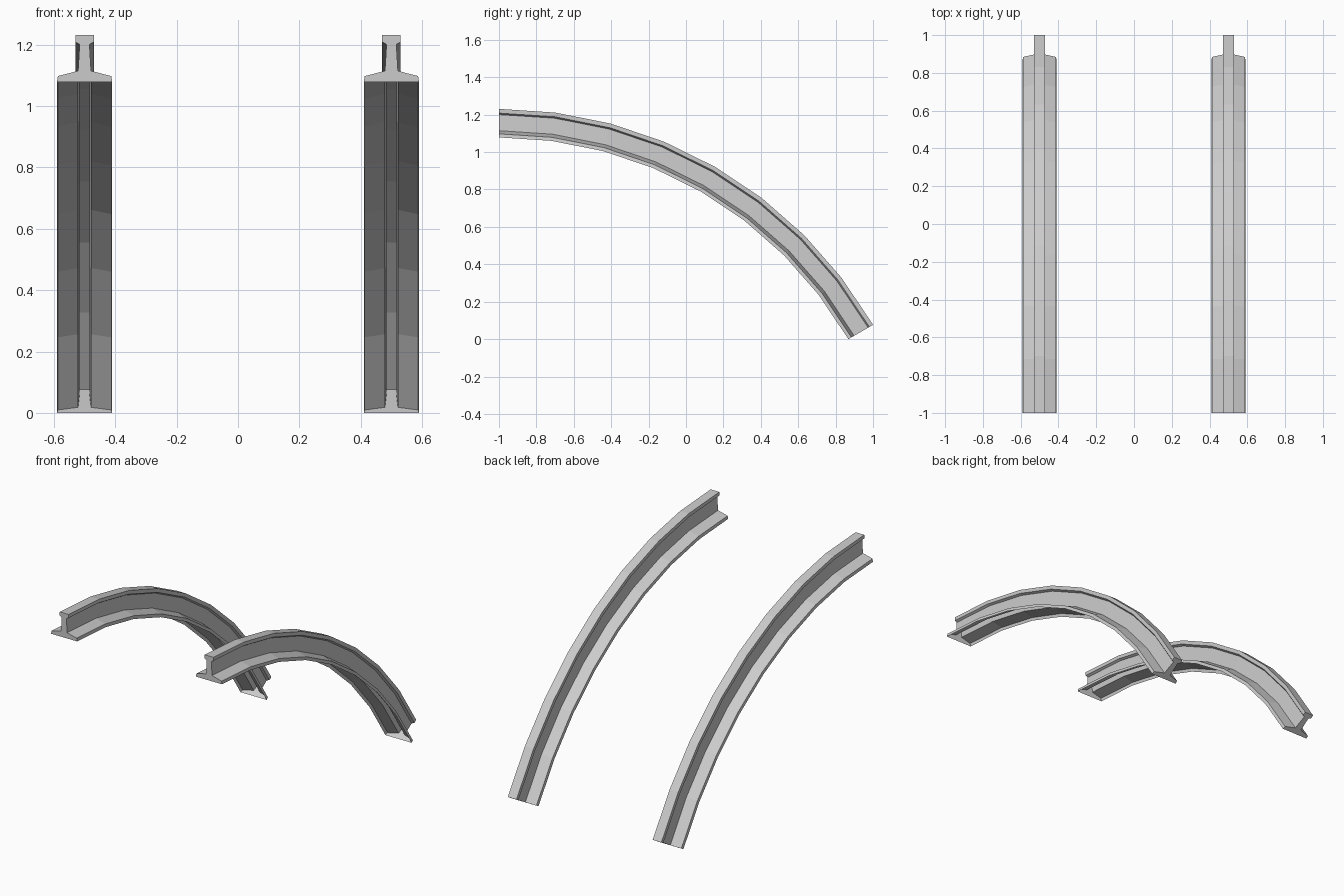
import bpy
import bmesh
from math import sin, cos, radians

if "Cube" in bpy.data.objects:
    bpy.data.objects.remove(bpy.data.objects["Cube"])

R_BASE = 2.157          # radius of the rail foot
CENTRE_Y, CENTRE_Z = -1.0, -R_BASE / 2
SEGMENTS, SWEEP = 8, radians(60)

# Right half of the rail section: (half width, height above the foot)
half = [(0.09, 0.0), (0.087, 0.019), (0.021, 0.036),
        (0.016, 0.122), (0.03, 0.130), (0.03, 0.1524)]
profile = half + [(-x, h) for x, h in reversed(half)]


def make_rail(name, x_pos):
    bm = bmesh.new()
    rings = []
    for s in range(SEGMENTS + 1):
        a = SWEEP * s / SEGMENTS
        rings.append([bm.verts.new((x_pos + x,
                                    CENTRE_Y + (R_BASE + h) * sin(a),
                                    CENTRE_Z + (R_BASE + h) * cos(a)))
                      for x, h in profile])
    # Outer skin; the underside of the foot stays open
    for r0, r1 in zip(rings, rings[1:]):
        for i in range(len(profile) - 1):
            bm.faces.new((r0[i], r1[i], r1[i + 1], r0[i + 1]))
    # End caps
    bm.faces.new(rings[0])
    bm.faces.new(rings[-1][::-1])
    mesh = bpy.data.meshes.new(name)
    bm.to_mesh(mesh)
    bm.free()
    obj = bpy.data.objects.new(name, mesh)
    bpy.context.collection.objects.link(obj)
    return obj


# Pair of parallel curved rails
make_rail("left_rail", -0.5)
make_rail("right_rail", 0.5)
